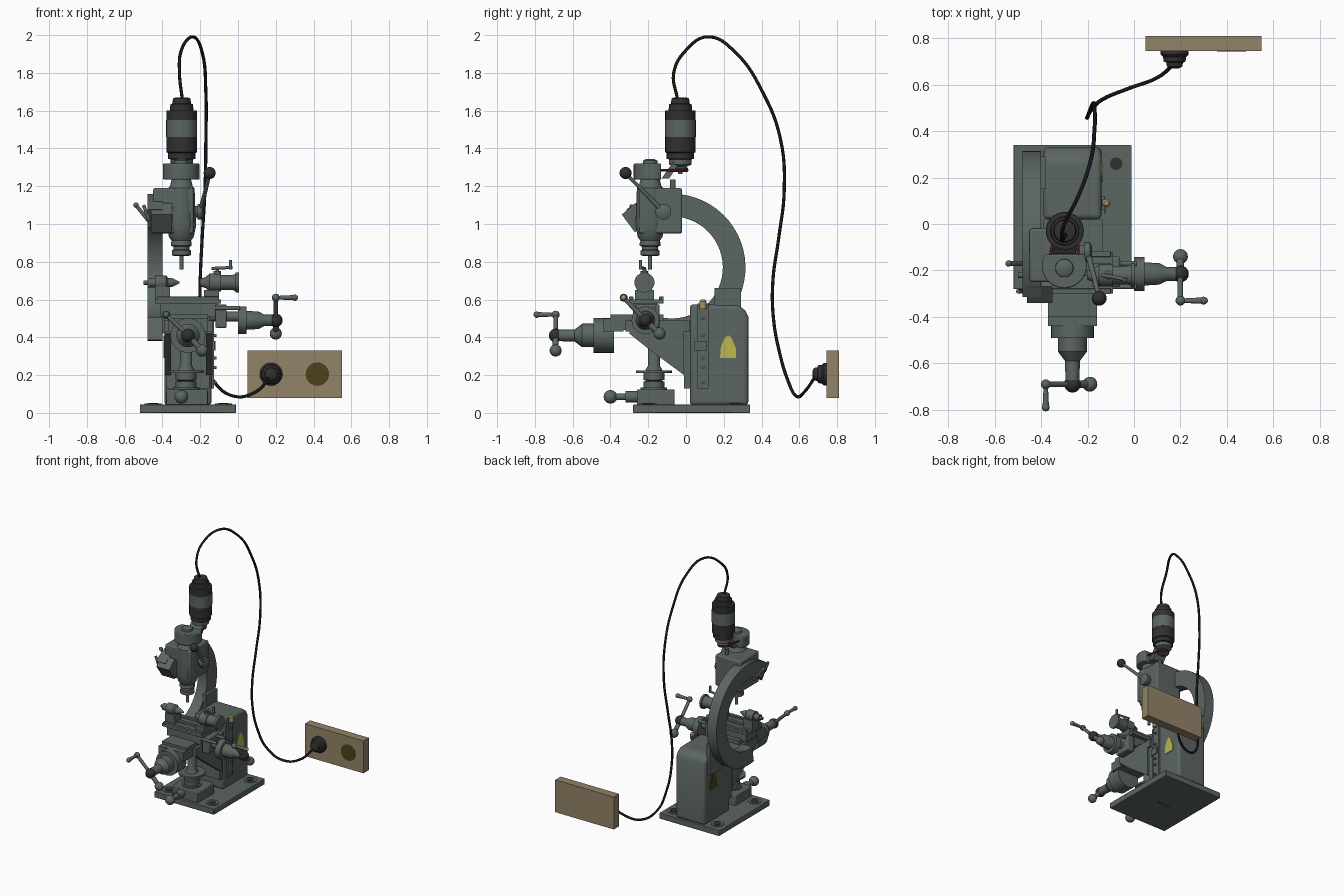
import bpy, bmesh, math
from mathutils import Vector

if "Cube" in bpy.data.objects:
    bpy.data.objects.remove(bpy.data.objects["Cube"])


def mat(name, r, g, b):
    m = bpy.data.materials.new(name)
    m.diffuse_color = (r, g, b, 1)
    m.use_nodes = True
    m.node_tree.nodes["Principled BSDF"].inputs["Base Color"].default_value = m.diffuse_color
    return m


GREY = mat("machine_grey_green", .105, .132, .122)
DARK = mat("dark_plastic", .03, .03, .03)
BLACK = mat("cable_black", .009, .009, .009)
TAN = mat("wall_tan", .29, .23, .14)
YELLOW = mat("label_yellow", .5, .48, .08)
RED = mat("belt_red", .16, .012, .015)
OLIVE = mat("socket_olive", .07, .055, .012)
BRASS = mat("brass", .42, .29, .13)


def finish(name, bm, m, bevel=0, segs=2):
    bmesh.ops.recalc_face_normals(bm, faces=bm.faces)
    me = bpy.data.meshes.new(name)
    bm.to_mesh(me)
    bm.free()
    me.materials.append(m)
    for p in me.polygons:
        p.use_smooth = True
    me.set_sharp_from_angle(angle=math.radians(32))
    o = bpy.data.objects.new(name, me)
    bpy.context.collection.objects.link(o)
    if bevel:
        mod = o.modifiers.new("edge", 'BEVEL')
        mod.width, mod.segments = bevel, segs
    return o


def prism(name, pts, a, b, m=GREY, axis='X', bevel=0, segs=2):
    """Outline extruded from a to b: (y,z) along X or (x,y) along Z."""
    bm = bmesh.new()
    def put(p, t):
        return (t, p[0], p[1]) if axis == 'X' else (p[0], p[1], t)
    f = bm.faces.new([bm.verts.new(put(p, a)) for p in pts])
    ext = bmesh.ops.extrude_face_region(bm, geom=[f])
    off = Vector(put((0, 0), b - a))
    bmesh.ops.translate(bm, vec=off, verts=[v for v in ext['geom'] if isinstance(v, bmesh.types.BMVert)])
    return finish(name, bm, m, bevel, segs)


def box(name, x0, x1, y0, y1, z0, z1, m=GREY, bevel=0, segs=2):
    return prism(name, [(y0, z0), (y1, z0), (y1, z1), (y0, z1)], x0, x1, m, bevel=bevel, segs=segs)


def lathe(name, prof, at=(0, 0, 0), axis=(0, 0, 1), m=GREY, n=32):
    """Solid turned from (distance along axis, radius) pairs."""
    bm = bmesh.new()
    q = Vector((0, 0, 1)).rotation_difference(Vector(axis).normalized())
    rings = []
    for h, r in prof:
        rings.append([bm.verts.new(q @ Vector((r * math.cos(2 * math.pi * i / n), r * math.sin(2 * math.pi * i / n), h))
                                   + Vector(at)) for i in range(n)])
    for A, B in zip(rings, rings[1:]):
        for i in range(n):
            bm.faces.new((A[i], A[(i + 1) % n], B[(i + 1) % n], B[i]))
    bm.faces.new(rings[0])
    bm.faces.new(rings[-1])
    return finish(name, bm, m)


def rod(name, a, b, r, r2=None, m=GREY, n=16):
    d = Vector(b) - Vector(a)
    return lathe(name, [(0, r), (d.length, r2 or r)], a, d, m, n)


def ball(name, at, r, m=GREY):
    bm = bmesh.new()
    bmesh.ops.create_uvsphere(bm, u_segments=20, v_segments=12, radius=r)
    bmesh.ops.translate(bm, vec=at, verts=bm.verts)
    return finish(name, bm, m)


def curve(name, pts, r, m, cyclic=False):
    c = bpy.data.curves.new(name, 'CURVE')
    c.dimensions, c.bevel_depth, c.bevel_resolution = '3D', r, 2
    c.use_fill_caps = True
    s = c.splines.new('BEZIER')
    s.bezier_points.add(len(pts) - 1)
    for p, co in zip(s.bezier_points, pts):
        p.co = co
        p.handle_left_type = p.handle_right_type = 'AUTO'
    s.resolution_u, s.use_cyclic_u = 6, cyclic
    c.materials.append(m)
    o = bpy.data.objects.new(name, c)
    bpy.context.collection.objects.link(o)


# Base plate with bolt bosses
box("base_plate", -.52, -.01, -.28, .34, 0, .045, bevel=.004)
for i, (x, y) in enumerate([(-.45, .26), (-.077, .26), (-.45, -.2), (-.077, -.2)]):
    lathe(f"bolt_boss_{i}", [(0, .045), (.006, .045), (.006, .03)], (x, y, .044))
    lathe(f"bolt_{i}", [(0, .027), (.009, .027)], (x, y, .044), m=DARK)
box("underside_label", -.32, -.21, .0, .05, -.0, .002, OLIVE)

# Column, sliding ways and side bolts
prism("column", [(.02, .04), (.33, .04), (.33, .51), (.315, .54), (.28, .57), (.02, .575)],
      -.39, -.14, bevel=.02, segs=3)
box("way_plate", -.14, -.128, .06, .12, .13, .58)
box("front_way", -.38, -.15, -.01, .03, .13, .49)
for i, z in enumerate((.16, .24, .29, .41, .5)):
    lathe(f"way_bolt_{i}", [(0, .008), (.014, .008)], (-.128, .09, z), (1, 0, 0), n=12)
box("lock_plate", -.128, -.12, .045, .11, .33, .38)
patch = [(.18, .29), (.265, .29), (.265, .34), (.24, .40), (.225, .41), (.205, .40), (.185, .35)]
prism("label_right", patch, -.14, -.136, YELLOW)
prism("label_left", patch, -.394, -.39, OLIVE)
lathe("oil_cap", [(0, .018), (.04, .018), (.05, .01)], (-.12, .09, .55), m=BRASS)

# C-shaped arm beside the column
cy, cz, ro, ri = -.075, .77, .39, .27
ang = [math.radians(128 - 228 * i / 36) for i in range(37)]
arc = [(cy + ro * math.cos(a), cz + ro * math.sin(a)) for a in ang]
arc += [(cy + ri * math.cos(a), cz + ri * math.sin(a)) for a in reversed(ang)]
prism("c_arm", arc, -.48, -.40)
box("arm_joint", -.41, -.38, .15, .29, .42, .66)

# Head
box("head_block", -.45, -.235, -.25, -.02, .95, 1.19, bevel=.01)
prism("arm_clamp", [(-.34, 1.05), (-.27, .955), (-.2, 1.04), (-.27, 1.11)], -.46, -.35)
lathe("head_barrel", [(.91, .05), (.93, .065), (.99, .078), (1.19, .07), (1.20, .06), (1.24, .05)], (-.3, -.19, 0))
lathe("spindle", [(.83, .035), (.835, .05), (.86, .05), (.865, .042), (.88, .042), (.885, .055), (.9, .055), (.93, .045)],
      (-.3, -.19, 0))
lathe("cutter", [(.76, .011), (.84, .011)], (-.3, -.19, 0), n=12)
guard = [(-.3 + .097 * math.cos(math.radians(a)), -.18 + .097 * math.sin(math.radians(a)))
         for a in range(150, 391, 10)]
prism("pulley_guard", guard, 1.235, 1.32, axis='Z', bevel=.006)
lathe("guard_cap", [(1.31, .04), (1.335, .038), (1.345, .02)], (-.3, -.19, 0))
rod("lock_screw", (-.3, -.07, 1.18), (-.3, -.07, 1.235), .014)

# Feed lever and small clamp levers
lathe("lever_hub", [(0, .03), (.025, .03), (.025, .042), (.05, .042), (.06, .02)], (-.24, -.12, 1.065), (1, 0, 0))
rod("feed_lever", (-.2, -.12, 1.065), (-.15, -.315, 1.265), .013, .009)
ball("feed_lever_knob", (-.15, -.32, 1.27), .032, DARK)
rod("clamp_lever", (-.46, -.17, 1.0), (-.54, -.17, 1.10), .01)
ball("clamp_lever_knob", (-.54, -.17, 1.10), .014)
rod("clamp_lever_lower", (-.47, -.29, 1.02), (-.50, -.29, 1.10), .009)

# Motor, bracket and belt
M = (-.298, -.03, 0)
lathe("motor_body", [(1.34, .05), (1.345, .072), (1.375, .072), (1.38, .08), (1.60, .08), (1.602, .062),
                     (1.635, .06), (1.637, .05), (1.665, .046), (1.67, .03)], M, m=DARK)
lathe("motor_band", [(1.46, .079), (1.46, .082), (1.55, .082), (1.55, .079)], M)
lathe("motor_flange", [(1.30, .025), (1.315, .06), (1.342, .06)], M)
lathe("motor_shaft", [(1.265, .012), (1.275, .012), (1.275, .042), (1.285, .032), (1.295, .042), (1.31, .02)], M)
prism("motor_bracket", [(-.13, 1.24), (-.09, 1.24), (-.03, 1.33), (-.06, 1.34)], -.35, -.25)
belt = [(-.298 + .038 * math.cos(math.radians(a)), -.03 + .038 * math.sin(math.radians(a)), 1.285) for a in range(0, 181, 30)]
belt += [(-.3 + .062 * math.cos(math.radians(a)), -.18 + .062 * math.sin(math.radians(a)), 1.285) for a in range(180, 361, 30)]
curve("drive_belt", belt, .006, RED, True)

# Knee with two webs, and the jack screw beneath
web = [(-.01, .2), (-.01, .49), (-.14, .49), (-.3, .49), (-.3, .42), (-.2, .34)]
prism("knee_web_left", web, -.39, -.355)
prism("knee_web_right", web, -.17, -.135)
box("knee_top", -.39, -.135, -.32, .02, .43, .49)
box("jack_base", -.38, -.16, -.26, -.06, .04, .125, bevel=.006)
lathe("jack_screw", [(.12, .07), (.135, .07), (.135, .055), (.165, .055), (.17, .04), (.175, .055), (.21, .055),
                     (.21, .095), (.225, .095), (.225, .045), (.25, .032), (.44, .032)], (-.275, -.17, 0))
rod("jack_crank", (-.3, -.26, .085), (-.3, -.40, .085), .018)
lathe("jack_collar", [(0, .03), (.06, .03)], (-.3, -.26, .085), (0, -1, 0))
ball("jack_knob", (-.3, -.40, .085), .036)

# Saddle and work table with slots
box("saddle", -.37, -.16, -.40, -.12, .44, .52)
box("table_body", -.41, -.12, -.28, -.15, .51, .58)
box("table_top", -.44, -.09, -.30, -.12, .58, .60)
for i, y in enumerate((-.29, -.21, -.13)):
    box(f"table_rail_{i}", -.43, -.10, y - .012, y + .012, .60, .615, bevel=.002)
box("saddle_front_plate", -.37, -.16, -.44, -.33, .43, .50)

# Feed drives: dial, cone and two-ball crank on both axes
PROF = [(0, .092), (.11, .092), (.11, .062), (.17, .062), (.21, .032), (.31, .03)]
lathe("front_feed", PROF, (-.265, -.38, .41), (0, -1, 0))
lathe("side_feed", [(0, .073), (.045, .073), (.045, .05), (.11, .046), (.14, .03), (.2, .03)], (0, -.215, .49), (1, 0, 0))
rod("side_feed_screw", (-.15, -.215, .51), (.01, -.215, .51), .026)
for y in (-.27, -.17):
    rod("side_feed_rail", (-.15, y, .555), (.01, y, .555), .011)
box("side_feed_bearing", -.12, -.06, -.27, -.14, .45, .575, bevel=.008)


def crank(name, hub, up, low, grip):
    rod(name + "_arm_up", hub, up, .012)
    rod(name + "_arm_low", hub, low, .016)
    ball(name + "_hub", hub, .036, DARK)
    ball(name + "_up_ball", up, .021)
    ball(name + "_weight", low, .032)
    rod(name + "_grip", up, grip, .009, .014)
    ball(name + "_tip", grip, .017)


crank("front_crank", (-.265, -.69, .41), (-.38, -.69, .52), (-.19, -.69, .33), (-.38, -.79, .52))
crank("side_crank", (.2, -.215, .49), (.2, -.33, .61), (.2, -.14, .42), (.3, -.33, .61))
ball("side_crank_brass_tip", (.306, -.33, .61), .013, BRASS)

# Work holders on the table: dividing head at right, tailstock at left
box("dividing_base", -.18, -.10, -.27, -.17, .60, .65)
lathe("dividing_head", [(-.2, .02), (-.17, .03), (-.15, .048), (-.09, .048), (-.09, .04), (-.03, .04), (-.012, .045),
                        (-.012, .053), (.004, .053)], (0, -.22, .69), (1, 0, 0))
lathe("dividing_post", [(.72, .02), (.75, .02), (.75, .01), (.765, .01)], (-.11, -.22, 0))
rod("dividing_lever", (-.14, -.22, .765), (-.03, -.24, .77), .008)
rod("dividing_pin", (-.04, -.24, .76), (-.04, -.24, .81), .008)
box("tailstock_base", -.44, -.36, -.26, -.18, .60, .67)
lathe("tailstock", [(0, .012), (.02, .012), (.02, .025), (.06, .025), (.06, .038), (.12, .038), (.13, .024),
                    (.15, .024), (.19, .004)], (-.5, -.22, .69), (1, 0, 0))

# Wall plate with socket, plug and cable
box("wall_plate", .05, .55, .745, .81, .08, .33, TAN)
lathe("empty_socket", [(0, .062), (.004, .062)], (.42, .747, .205), (0, -1, 0), OLIVE)
lathe("plug", [(0, .06), (.02, .06), (.03, .05), (.05, .047), (.055, .036), (.072, .033), (.08, .018)],
      (.175, .75, .205), (0, -1, 0), DARK)
curve("power_cable", [(-.295, -.045, 1.66), (-.31, -.065, 1.80), (-.3, 0, 1.92), (-.24, .12, 1.991), (-.19, .26, 1.91),
                      (-.17, .41, 1.69), (-.17, .5, 1.45), (-.175, .52, 1.18), (-.19, .49, .92), (-.2, .46, .7),
                      (-.2, .463, .5), (-.18, .495, .32), (-.13, .54, .17), (-.02, .585, .088), (.1, .63, .115),
                      (.172, .69, .2)], .0085, BLACK)
